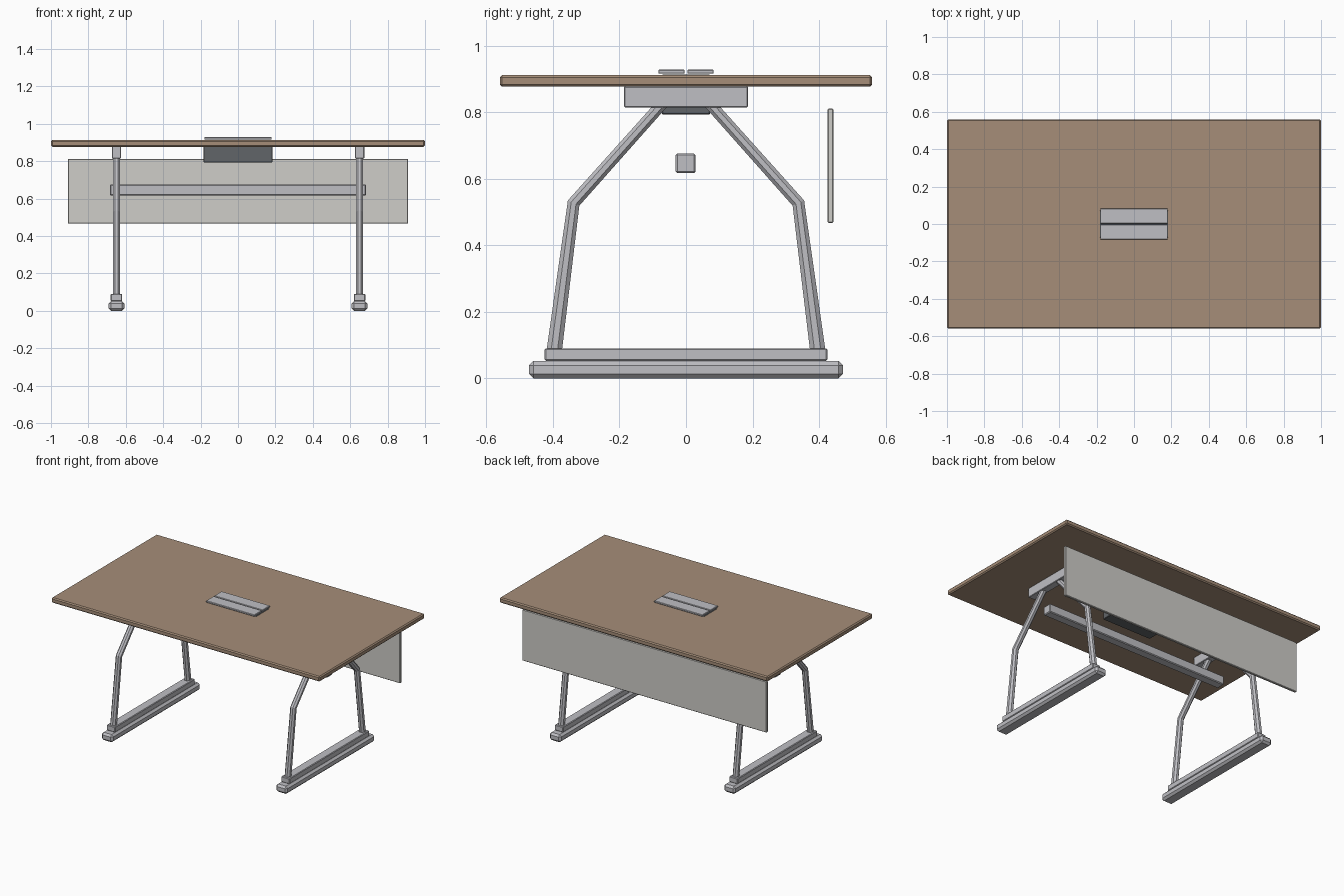
import bpy, bmesh, math
from mathutils import Vector

if "Cube" in bpy.data.objects:
    bpy.data.objects.remove(bpy.data.objects["Cube"])


def material(name, rgb):
    m = bpy.data.materials.new(name)
    m.diffuse_color = (*rgb, 1)
    m.use_nodes = True
    m.node_tree.nodes["Principled BSDF"].inputs["Base Color"].default_value = m.diffuse_color
    return m


WOOD = material("wood", (0.38, 0.27, 0.19))
METAL = material("metal", (0.52, 0.52, 0.55))
PANEL = material("panel", (0.62, 0.61, 0.58))
DARK = material("dark_tray", (0.12, 0.13, 0.14))


def finish(name, bm, mat):
    bmesh.ops.recalc_face_normals(bm, faces=bm.faces)
    me = bpy.data.meshes.new(name)
    bm.to_mesh(me)
    bm.free()
    me.materials.append(mat)
    ob = bpy.data.objects.new(name, me)
    bpy.context.collection.objects.link(ob)
    return ob


def box(name, lo, hi, bevel, mat):
    """Bevelled block between two corners."""
    lo, hi = Vector(lo), Vector(hi)
    bm = bmesh.new()
    bmesh.ops.create_cube(bm, size=1)
    for v in bm.verts:
        v.co = (lo + hi) / 2 + v.co * (hi - lo)
    bmesh.ops.bevel(bm, geom=bm.edges[:], offset=bevel, segments=1,
                    affect='EDGES', profile=0.5)
    return finish(name, bm, mat)


def leg(name, x, side):
    """Eight-sided bent tube that widens slightly toward the foot."""
    path = [(0.072, 0.825, 0.017), (0.338, 0.527, 0.019), (0.396, 0.085, 0.023)]
    pts = [Vector((0, side * y, z)) for y, z, r in path]
    bm = bmesh.new()
    rings = []
    for i, p in enumerate(pts):
        d = Vector()
        if i > 0:
            d += (p - pts[i - 1]).normalized()
        if i < len(pts) - 1:
            d += (pts[i + 1] - p).normalized()
        n = d.normalized().cross(Vector((1, 0, 0)))
        ring = []
        for k in range(8):
            a = math.pi / 8 + k * math.pi / 4
            s = 1 / math.cos(math.pi / 8)
            ring.append(bm.verts.new(p + Vector((x + 0.0185 * s * math.cos(a), 0, 0))
                                     + n * path[i][2] * s * math.sin(a)))
        rings.append(ring)
    for a, b in zip(rings, rings[1:]):
        for k in range(8):
            j = (k + 1) % 8
            bm.faces.new((a[k], a[j], b[j], b[k]))
    bm.faces.new(rings[0])
    bm.faces.new(rings[-1])
    return finish(name, bm, METAL)


# Tabletop
box("tabletop", (-1, -0.56, 0.877), (1, 0.56, 0.912), 0.007, WOOD)

# Cable tray with a pair of lids
box("cable_tray", (-0.184, -0.072, 0.793), (0.184, 0.072, 0.914), 0.003, DARK)
for side, label in ((-1, "front"), (1, "back")):
    y = sorted((side * 0.004, side * 0.083))
    box(f"{label}_cable_lid", (-0.18, y[0], 0.916), (0.18, y[1], 0.928), 0.002, METAL)

# Trestle frames at both ends
for sx, end in ((-1, "left"), (1, "right")):
    x = sx * 0.65
    box(f"{end}_foot", (x - 0.042, -0.472, 0), (x + 0.042, 0.472, 0.052), 0.013, METAL)
    box(f"{end}_base_rail", (x - 0.031, -0.425, 0.052), (x + 0.031, 0.425, 0.09), 0.004, METAL)
    box(f"{end}_top_bracket", (x - 0.025, -0.187, 0.815), (x + 0.025, 0.187, 0.878), 0.003, METAL)
    leg(f"{end}_front_leg", x, -1)
    leg(f"{end}_back_leg", x, 1)

# Stretcher between the frames and privacy panel at the back
box("stretcher", (-0.685, -0.031, 0.617), (0.685, 0.029, 0.676), 0.005, METAL)
box("modesty_panel", (-0.91, 0.426, 0.467), (0.91, 0.443, 0.811), 0.003, PANEL)
